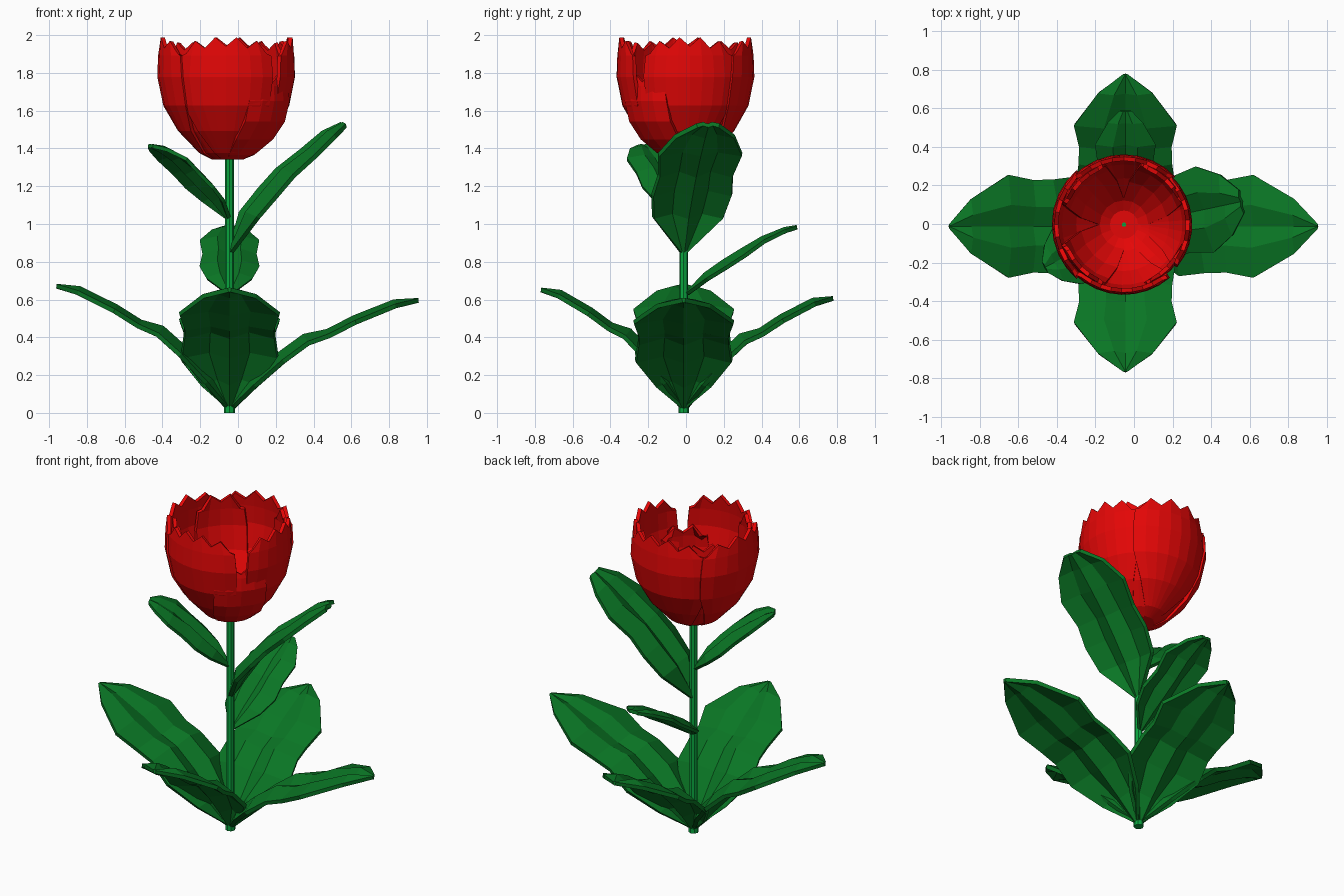
import bpy, bmesh, math
from mathutils import Vector

if "Cube" in bpy.data.objects:
    bpy.data.objects.remove(bpy.data.objects["Cube"])


def material(name, rgb):
    m = bpy.data.materials.new(name)
    m.diffuse_color = (*rgb, 1)
    m.use_nodes = True
    m.node_tree.nodes["Principled BSDF"].inputs["Base Color"].default_value = m.diffuse_color
    return m


RED = material("petal red", (0.78, 0.002, 0.002))
LEAF = material("leaf green", (0.003, 0.18, 0.018))
STEM = material("stem green", (0.003, 0.38, 0.05))
SX, SY = -0.045, -0.012   # stem axis


def sheet(name, rows, mat, thickness):
    """Skin a grid of points and give it thickness, flat shaded."""
    bm = bmesh.new()
    grid = [[bm.verts.new(p) for p in row] for row in rows]
    for a, b in zip(grid, grid[1:]):
        for i in range(len(a) - 1):
            bm.faces.new((a[i], a[i + 1], b[i + 1], b[i]))
    me = bpy.data.meshes.new(name)
    bm.to_mesh(me)
    bm.free()
    ob = bpy.data.objects.new(name, me)
    bpy.context.collection.objects.link(ob)
    me.materials.append(mat)
    mod = ob.modifiers.new("thickness", 'SOLIDIFY')
    mod.thickness = thickness
    mod.offset = 0
    return ob


def leaf(name, angle, path, fold=0.06, thickness=0.024):
    """Leaf from (distance, height, half width) rows, with a sunken midrib."""
    a = math.radians(angle)
    out, side = Vector((math.cos(a), math.sin(a), 0)), Vector((-math.sin(a), math.cos(a), 0))
    rows = []
    for i, (d, z, w) in enumerate(path):
        p, q = path[max(i - 1, 0)], path[min(i + 1, len(path) - 1)]
        dd, dz = q[0] - p[0], q[1] - p[1]
        n = (out * -dz + Vector((0, 0, dd))) / math.hypot(dd, dz)
        mid = Vector((SX, SY, z)) + out * d
        # the fold is deepest below the middle and flattens to the tip
        f = fold * min(1, w / 0.15) * (1 if i < len(path) / 2 else 0.6)
        rows.append([mid + side * (w * t) + n * (f * h)
                     for t, h in ((-1, 0.1), (-0.42, 0.85), (0, 0.1), (0.42, 0.85), (1, 0.1))])
    return sheet(name, rows, LEAF, thickness)


# Stem and its small foot
for name, r, z0, z1 in (("stem", 0.023, 0, 1.36), ("stem_foot", 0.029, 0, 0.04)):
    bpy.ops.mesh.primitive_cylinder_add(vertices=8, radius=r, depth=z1 - z0,
                                        location=(SX, SY, (z0 + z1) / 2))
    ob = bpy.context.object
    ob.name = name
    ob.data.materials.append(STEM)

# Four large leaves at the foot: direction, reach, tip height
for name, angle, reach, top in (("right_leaf", 0, 1.0, 0.595), ("back_leaf", 90, 0.79, 0.605),
                                ("left_leaf", 180, 0.915, 0.67), ("front_leaf", 270, 0.755, 0.65)):
    outline = ((0.02, 0.05, 0.02), (0.14, 0.23, 0.15), (0.29, 0.45, 0.255),
               (0.42, 0.61, 0.24), (0.53, 0.68, 0.238), (0.67, 0.80, 0.265),
               (0.88, 0.945, 0.14), (1, 1, 0.008))
    leaf(name, angle, [(d * reach, z * top, w) for d, z, w in outline])

# Three smaller leaves up the stem
leaf("upper_right_leaf", 12,
     [(0.01, 0.85, 0.02), (0.12, 1.03, 0.19), (0.22, 1.15, 0.215), (0.31, 1.25, 0.2),
      (0.43, 1.365, 0.225), (0.54, 1.46, 0.16), (0.62, 1.52, 0.06)])
leaf("upper_left_leaf", 207,
     [(0.01, 1.03, 0.015), (0.1, 1.12, 0.12), (0.18, 1.19, 0.155), (0.26, 1.265, 0.15),
      (0.34, 1.34, 0.165), (0.42, 1.39, 0.105), (0.47, 1.41, 0.03)], 0.045, 0.02)
leaf("middle_back_leaf", 90,
     [(0.02, 0.63, 0.015), (0.13, 0.705, 0.12), (0.23, 0.765, 0.155), (0.33, 0.83, 0.14),
      (0.43, 0.905, 0.155), (0.54, 0.96, 0.09), (0.6, 0.98, 0.03)], 0.05, 0.02)

# Flower cup: (radius, height, outer petal spread, inner petal spread)
PROFILE = ((0.012, 1.352, 0.5, 1), (0.08, 1.352, 0.5, 1), (0.14, 1.385, 0.65, 1),
           (0.245, 1.5, 0.86, 0.8), (0.317, 1.63, 1, 0.65), (0.347, 1.78, 1, 0.6),
           (0.343, 1.89, 0.96, 0.55), (0.335, 1.99, 0.86, 0.45))


def petal(name, angle, half, scale, cols, inner=False, top=1.99, drop=0.04):
    rows = []
    for k, (r, z, outer_spread, inner_spread) in enumerate(PROFILE):
        spread = inner_spread if inner else outer_spread
        row = []
        for i in range(cols + 1):
            t = 2 * i / cols - 1
            a = math.radians(angle + half * spread * t)
            h = 1.352 + (z - 1.352) * (top - 1.352) / (1.99 - 1.352)
            if k == len(PROFILE) - 1:          # zigzag rim
                h -= (0 if i % 2 else 0.05) + drop * t * t
            rr = r * scale
            row.append((-0.052 + rr * math.cos(a), -0.003 + rr * math.sin(a), h))
        rows.append(row)
    sheet(name, rows, RED, 0.022)


# Four outer petals
for name, angle, half, scale in (("front_petal", 268, 43, 1.02), ("right_petal", 4, 43, 0.99),
                                 ("back_petal", 90, 47, 1.02), ("left_petal", 180, 49, 1.05)):
    petal(name, angle, half, scale, 8)

# Inner petals closing the gaps; the front right one is short and leaves a notch
for name, angle, top in (("inner_back_right_petal", 47, 1.97), ("inner_back_left_petal", 135, 1.97),
                         ("inner_front_left_petal", 225, 1.97), ("inner_front_right_petal", 316, 1.8)):
    petal(name, angle, 45, 0.95, 4, inner=True, top=top)
